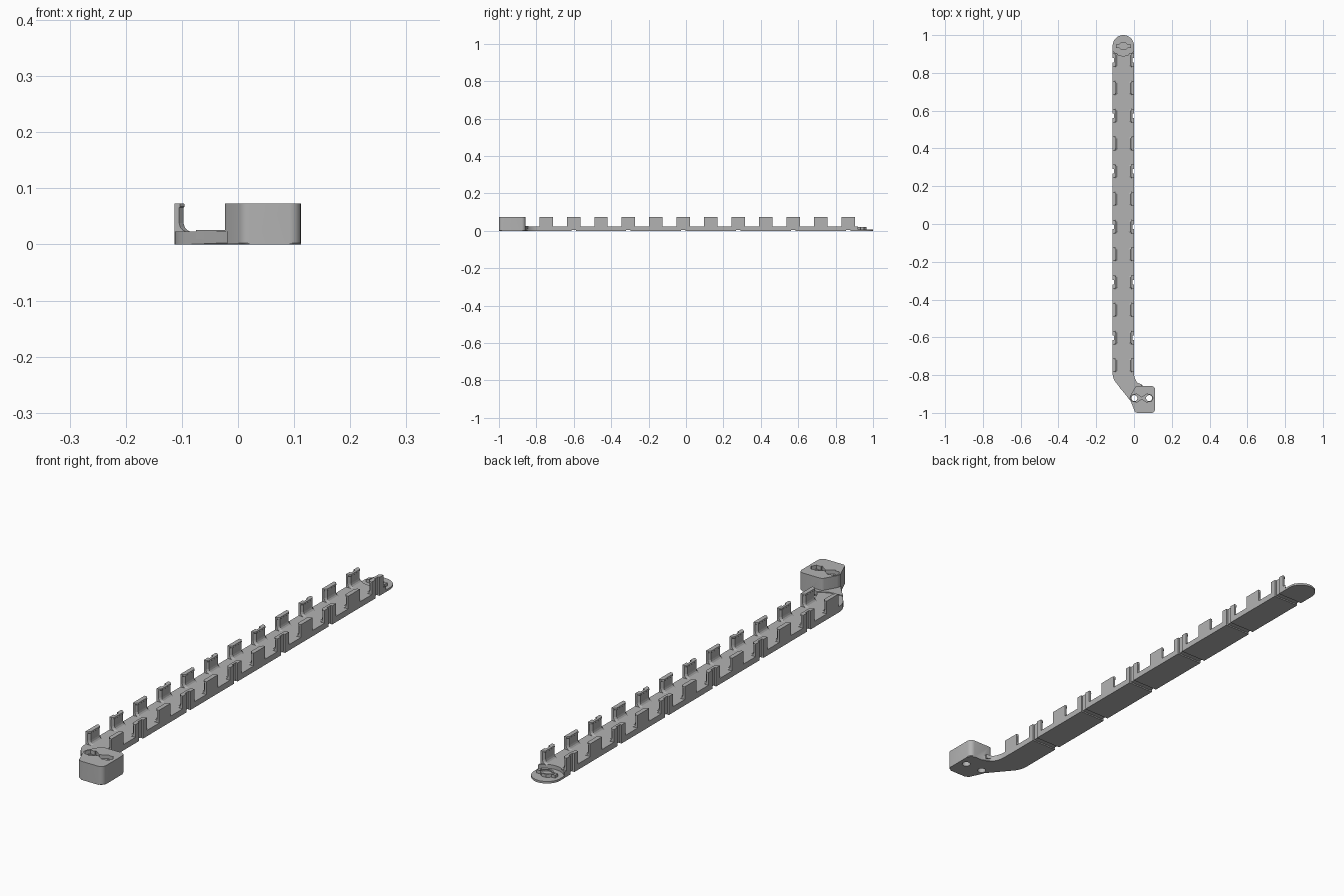
import bpy, bmesh
from math import sin, cos, pi, radians

cube = bpy.data.objects.get("Cube")
if cube:
    bpy.data.objects.remove(cube, do_unlink=True)

grey = bpy.data.materials.new("mid_grey")
grey.use_nodes = True
GREY = (0.45, 0.45, 0.45, 1)
grey.diffuse_color = GREY
grey.node_tree.nodes["Principled BSDF"].inputs["Base Color"].default_value = GREY

TOP, FLOOR = 0.073, 0.023
LEFT, RIGHT = -0.113, 0.0
MID = (LEFT + RIGHT) / 2
HALF = (RIGHT - LEFT) / 2
HOLE_Y = -0.922
HOLES = (0.002, 0.08)


def finish(name, bm):
    bmesh.ops.recalc_face_normals(bm, faces=bm.faces)
    mesh = bpy.data.meshes.new(name)
    bm.to_mesh(mesh)
    bm.free()
    mesh.materials.append(grey)
    obj = bpy.data.objects.new(name, mesh)
    bpy.context.collection.objects.link(obj)
    return obj


def loft(name, rings, chamfer=0):
    """Skin a stack of equal-sized rings and cap both ends."""
    bm = bmesh.new()
    rows = [[bm.verts.new(p) for p in ring] for ring in rings]
    n = len(rows[0])
    for a, b in zip(rows, rows[1:]):
        for i in range(n):
            j = (i + 1) % n
            bm.faces.new((a[i], a[j], b[j], b[i]))
    bottom = bm.faces.new(rows[0][::-1])
    bm.faces.new(rows[-1])
    if chamfer:
        bmesh.ops.bevel(bm, geom=list(bottom.edges), offset=chamfer,
                        segments=1, affect='EDGES')
    return finish(name, bm)


def prism(name, outline, z0, z1, chamfer=0):
    return loft(name, [[(x, y, z) for x, y in outline] for z in (z0, z1)], chamfer)


def arc(cx, cy, r, a0, a1, n):
    return [(cx + r * cos(radians(a0 + (a1 - a0) * i / n)),
             cy + r * sin(radians(a0 + (a1 - a0) * i / n))) for i in range(n + 1)]


def disc(name, cx, cy, r, z0, z1, n=32):
    return prism(name, arc(cx, cy, r, 0, 360 * (n - 1) / n, n - 1), z0, z1)


def box(name, x0, x1, y0, y1, z0, z1):
    return prism(name, [(x0, y0), (x1, y0), (x1, y1), (x0, y1)], z0, z1)


def combine(target, other, operation):
    mod = target.modifiers.new(operation, 'BOOLEAN')
    mod.operation, mod.solver, mod.object = operation, 'EXACT', other
    bpy.context.view_layer.objects.active = target
    bpy.ops.object.modifier_apply(modifier=mod.name)
    bpy.data.objects.remove(other, do_unlink=True)


# Long floor with a round tip and an elbow towards the end block
outline = arc(MID, 1 - HALF, HALF, 0, 180, 24)
outline += arc(LEFT + 0.08, -0.79, 0.08, 180, 222, 6)
outline += [(-0.02, -0.935), (0.03, -0.95), (0.06, -0.9), (0.058, -0.861)]
outline += arc(0.08, -0.79, 0.08, 228, 180, 6)
tray = prism("tray_floor", outline, 0, FLOOR, 0.003)
combine(tray, disc("tip_cutter", MID, 0.96, 0.07, 0.008, 0.1, 48), 'DIFFERENCE')

# End block with a pointed side, and the low step in front of it
corner = 0.02
block = arc(0.112 - corner, -1 + corner, corner, -90, 0, 5)
block += arc(0.112 - corner, -0.858 - corner, corner, 0, 90, 5)
block += arc(0.018, -0.873, 0.015, 90, 150, 4)
block += arc(0.002, HOLE_Y, 0.025, 150, 215, 5)
block += arc(0.02, -1 + corner, corner, 215, 270, 4)
combine(tray, prism("end_block", block, 0, TOP, 0.003), 'UNION')
step = [(-0.075, -0.868), (-0.055, -0.89), (-0.022, -0.928), (0.03, -0.92),
        (0.04, -0.848), (0.02, -0.842), (-0.02, -0.862)]
combine(tray, prism("elbow_step", step, 0.01, 0.026), 'UNION')

# Screw holes, their pockets and the narrow channel joining them
for x in HOLES:
    combine(tray, disc("pocket_cutter", x, HOLE_Y, 0.021, 0.058, 0.1, 6), 'DIFFERENCE')
    combine(tray, disc("hole_cutter", x, HOLE_Y, 0.016, -0.1, 0.2), 'DIFFERENCE')
mid_x = sum(HOLES) / 2
bow = [(mid_x + sx * w, HOLE_Y + sy * h) for sx, sy, w, h in
       ((-1, -1, 0.03, 0.024), (0, -1, 0, 0.004), (1, -1, 0.03, 0.024),
        (1, 1, 0.03, 0.024), (0, 1, 0, 0.004), (-1, 1, 0.03, 0.024))]
combine(tray, prism("bow_cutter", bow, 0.058, 0.1), 'DIFFERENCE')

# Two rows of upright clips, every second one grooved for a strap
profile = [(0.02, 0.03), (FLOOR, 0.028), (0.026, 0.022), (0.031, 0.018),
           (0.038, 0.016), (0.066, 0.016), (0.068, 0.018), (TOP, 0.017)]
for i in range(12):
    y = -0.748 + 0.1468 * i
    grooved = i % 2 == 1
    for side, edge, d in (("right", LEFT, 1), ("left", RIGHT, -1)):
        rings = []
        for z, depth in profile:
            rings.append([(edge, y - 0.036, z), (edge + d * (depth - 0.008), y - 0.036, z),
                          (edge + d * depth, y - 0.027, z), (edge + d * depth, y + 0.027, z),
                          (edge + d * (depth - 0.008), y + 0.036, z), (edge, y + 0.036, z)])
        clip = loft(f"{side}_clip_{i + 1}", rings)
        if grooved:
            xs = sorted((edge - d * 0.01, edge + d * 0.007))
            combine(clip, box("groove_cutter", *xs, y - 0.012, y + 0.012, 0, 0.1), 'DIFFERENCE')
            combine(tray, box("groove_cutter", *xs, y - 0.012, y + 0.012, -0.01, 0.1), 'DIFFERENCE')
    if grooved:
        combine(tray, box("channel_cutter", LEFT - 0.01, RIGHT + 0.01,
                          y - 0.012, y + 0.012, -0.01, 0.005), 'DIFFERENCE')

# Raised key on the round tip
key = [(-0.04, -0.009), (-0.024, -0.009), (-0.01, -0.022), (0.01, -0.022),
       (0.024, -0.009), (0.04, -0.009)]
key += [(-x, -y) for x, y in key]
key_obj = prism("tip_key", [(MID + x, 0.942 + y) for x, y in key], 0.005, 0.02)
inner = [(MID + x * 0.75, 0.942 + y * 0.7) for x, y in key]
combine(key_obj, prism("key_cutter", inner, 0.015, 0.1), 'DIFFERENCE')

# Smooth the rounded walls while keeping edges crisp
bpy.ops.object.select_all(action='DESELECT')
tray.select_set(True)
bpy.context.view_layer.objects.active = tray
bpy.ops.object.shade_smooth_by_angle(angle=radians(25))
